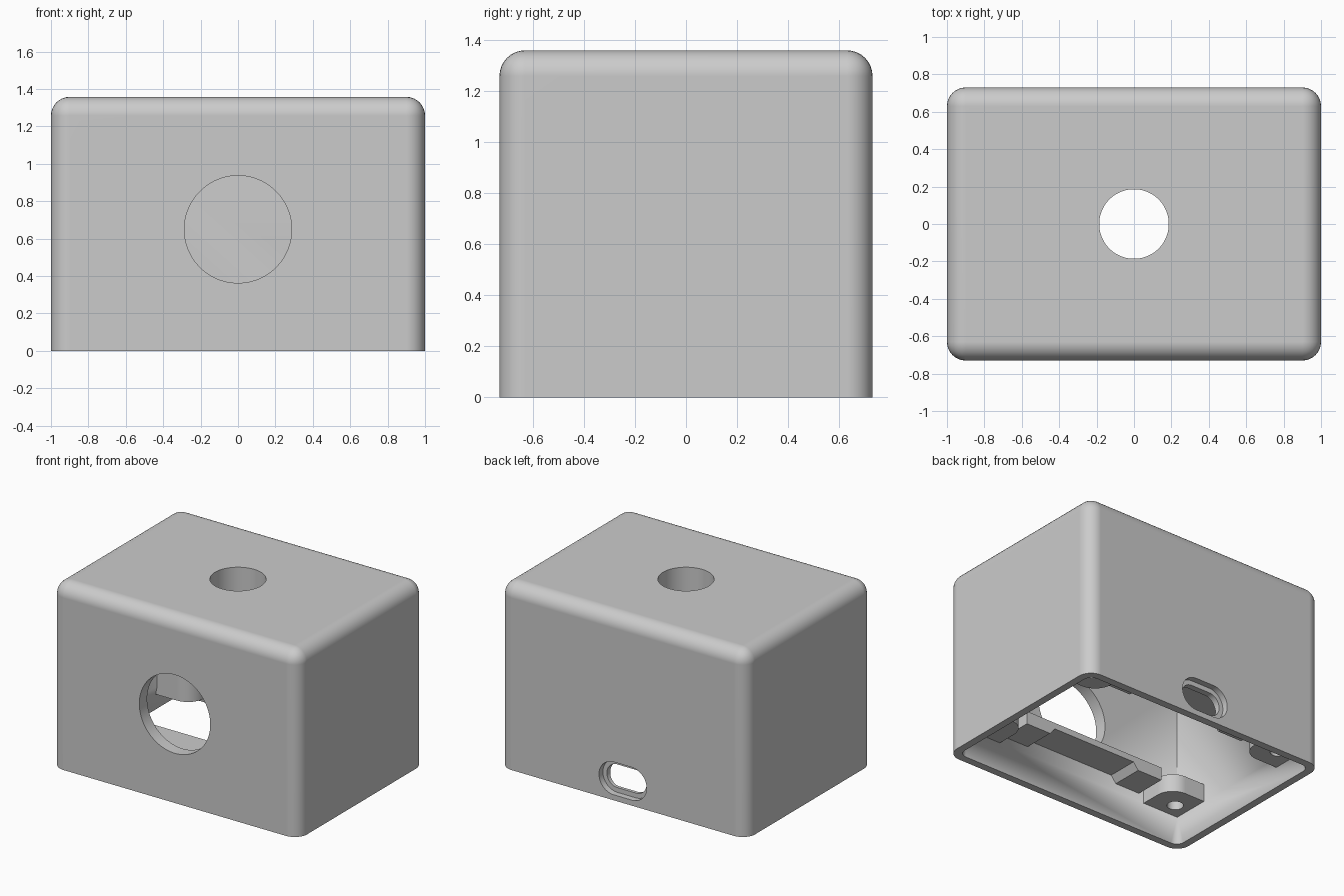
import bpy, bmesh, math
from mathutils import Matrix, Vector

if "Cube" in bpy.data.objects:
    bpy.data.objects.remove(bpy.data.objects["Cube"], do_unlink=True)

HX, HY, H = 1.0, 0.73, 1.358     # outer half sizes and height
WALL, RIM, ROUND = 0.09, 0.055, 0.1
IX, IY = HX - WALL, HY - WALL    # inner half sizes
BITE = 0.02                      # overlap of inner parts into the wall

grey = bpy.data.materials.new("light_grey_plastic")
grey.use_nodes = True
grey.diffuse_color = (0.6, 0.6, 0.6, 1)
grey.node_tree.nodes["Principled BSDF"].inputs["Base Color"].default_value = (0.6, 0.6, 0.6, 1)


def make(name, bm):
    bmesh.ops.recalc_face_normals(bm, faces=bm.faces)
    mesh = bpy.data.meshes.new(name)
    bm.to_mesh(mesh)
    bm.free()
    mesh.materials.append(grey)
    obj = bpy.data.objects.new(name, mesh)
    bpy.context.collection.objects.link(obj)
    return obj


def box_bm(lo, hi):
    lo, hi = Vector(lo), Vector(hi)
    bm = bmesh.new()
    bmesh.ops.create_cube(bm, size=1)
    bmesh.ops.scale(bm, vec=hi - lo, verts=bm.verts)
    bmesh.ops.translate(bm, vec=(lo + hi) / 2, verts=bm.verts)
    return bm


def bevel(bm, edges, radius, segments=8):
    bmesh.ops.bevel(bm, geom=edges, offset=radius, segments=segments,
                    profile=0.5, affect='EDGES')


def prism(name, outline, axis, start, end):
    """Extrude a 2D outline along z, or along y with the outline in x and z."""
    bm = bmesh.new()
    place = (lambda a, b: (a, start, b)) if axis == 'Y' else (lambda a, b: (a, b, start))
    face = bm.faces.new([bm.verts.new(place(a, b)) for a, b in outline])
    new = bmesh.ops.extrude_face_region(bm, geom=[face])["geom"]
    shift = (0, end - start, 0) if axis == 'Y' else (0, 0, end - start)
    bmesh.ops.translate(bm, vec=shift, verts=[v for v in new if isinstance(v, bmesh.types.BMVert)])
    return make(name, bm)


def capsule(cx, cy, width, height, steps=48):
    """Outline of a slot; a circle when width equals height."""
    r, run = height / 2, (width - height) / 2
    pts = []
    for i in range(steps):
        a = math.tau * (i + 0.5) / steps
        side = math.copysign(run, math.cos(a))
        pts.append((cx + side + r * math.cos(a), cy + r * math.sin(a)))
    return pts


def cavity(flare, top, radius=0.06, steps=8):
    """Sharp-cornered hollow that flares to a round-cornered opening at the base."""
    bm = bmesh.new()
    low, base, mid, high = [], [], [], []
    for k, (sx, sy) in enumerate(((1, 1), (-1, 1), (-1, -1), (1, -1))):
        cx, cy = sx * (HX - RIM - radius), sy * (HY - RIM - radius)
        for i in range(steps + 1):
            a = math.pi / 2 * (k + i / steps)
            x, y = cx + radius * math.cos(a), cy + radius * math.sin(a)
            low.append(bm.verts.new((x, y, -0.1)))
            base.append(bm.verts.new((x, y, 0)))
        mid.append(bm.verts.new((sx * IX, sy * IY, flare)))
        high.append(bm.verts.new((sx * IX, sy * IY, top)))
    n = len(low)
    for i in range(n):
        j = (i + 1) % n
        bm.faces.new((low[i], low[j], base[j], base[i]))
        a, b = mid[i // (steps + 1)], mid[j // (steps + 1)]
        bm.faces.new((base[i], base[j], a) if a == b else (base[i], base[j], b, a))
    for i in range(4):
        j = (i + 1) % 4
        bm.faces.new((mid[i], mid[j], high[j], high[i]))
    bm.faces.new(low)
    bm.faces.new(high)
    return make("cavity_cutter", bm)


def cut(obj, cutter):
    mod = obj.modifiers.new("cut", 'BOOLEAN')
    mod.operation, mod.solver, mod.object = 'DIFFERENCE', 'EXACT', cutter
    bpy.context.view_layer.objects.active = obj
    bpy.ops.object.modifier_apply(modifier=mod.name)
    bpy.data.objects.remove(cutter, do_unlink=True)


def smooth(obj):
    bpy.ops.object.select_all(action='DESELECT')
    obj.select_set(True)
    bpy.context.view_layer.objects.active = obj
    bpy.ops.object.shade_smooth_by_angle(angle=math.radians(35))
    obj.modifiers.new("even_shading", 'WEIGHTED_NORMAL').keep_sharp = True


# Outer shell: every edge rounded except around the open base
bm = box_bm((-HX, -HY, 0), (HX, HY, H))
bevel(bm, [e for e in bm.edges if max(v.co.z for v in e.verts) > 0.1], ROUND)
shell = make("enclosure_shell", bm)

# Hollow interior, thicker at the top
cut(shell, cavity(0.19, H - 0.2))

# Round front opening, round top opening, recessed slot at the back
cut(shell, prism("front_hole_cutter", capsule(0, 0.65, 0.574, 0.574, 64), 'Y', -1, -0.5))
cut(shell, prism("top_hole_cutter", capsule(0, 0, 0.372, 0.372, 64), 'Z', 1, 1.6))
cut(shell, prism("slot_recess_cutter", capsule(0, 0.16, 0.385, 0.24), 'Y', HY - 0.045, 1))
cut(shell, prism("slot_cutter", capsule(0, 0.16, 0.32, 0.17), 'Y', 0.5, 1))
smooth(shell)

# Screw bosses in the four corners, reaching lower at the back
for sy, y_name, low in ((-1, "front", 0.19), (1, "back", 0.13)):
    for sx, x_name in ((-1, "right"), (1, "left")):
        bm = box_bm((0.62, 0.365, low), (IX + BITE, IY + BITE, 0.32))
        corner = [e for e in bm.edges if all(v.co.x < 0.7 and v.co.y < 0.4 for v in e.verts)]
        bevel(bm, corner, 0.13)
        bmesh.ops.transform(bm, matrix=Matrix.Diagonal((sx, sy, 1, 1)), verts=bm.verts)
        boss = make(f"{y_name}_{x_name}_screw_boss", bm)
        cut(boss, prism("screw_cutter", capsule(sx * 0.8, sy * 0.53, 0.11, 0.11, 24),
                        'Z', 0.05, 0.29))
        smooth(boss)

# Stepped ledges along the front and back walls, thinner in the middle
END, STEP = 0.58, 0.38
for sy, y_name, top, low, mid in ((-1, "front", 0.345, 0.25, 0.3),
                                  (1, "back", 0.33, 0.185, 0.25)):
    ledge = [(-END, top), (-END, low), (-STEP, low), (-STEP + 0.04, mid),
             (STEP - 0.04, mid), (STEP, low), (END, low), (END, top)]
    prism(f"{y_name}_ledge", ledge, 'Y', sy * 0.41, sy * (IY + BITE))
